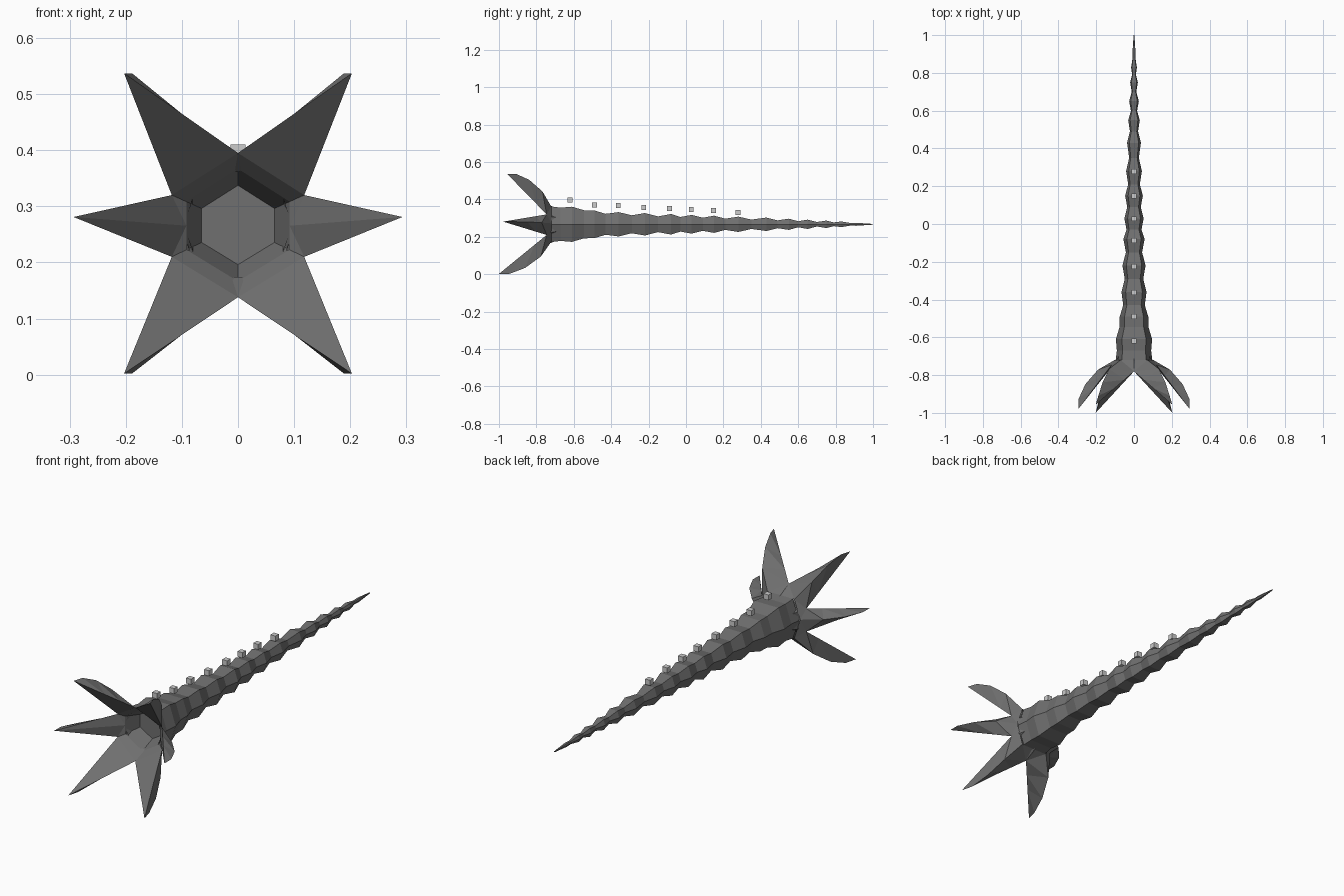
import bpy, bmesh
from mathutils import Vector

if "Cube" in bpy.data.objects:
    bpy.data.objects.remove(bpy.data.objects["Cube"])

CZ = 0.267


def grey(name, value):
    mat = bpy.data.materials.new(name)
    mat.diffuse_color = (value, value, value, 1)
    mat.use_nodes = True
    mat.node_tree.nodes["Principled BSDF"].inputs["Base Color"].default_value = mat.diffuse_color
    return mat


dark = grey("dark_grey", .16)


def make_object(name, bm):
    bmesh.ops.remove_doubles(bm, verts=bm.verts, dist=0.0005)
    bmesh.ops.recalc_face_normals(bm, faces=bm.faces)
    mesh = bpy.data.meshes.new(name)
    bm.to_mesh(mesh)
    bm.free()
    mesh.materials.append(dark)
    ob = bpy.data.objects.new(name, mesh)
    bpy.context.collection.objects.link(ob)
    return ob


def face(bm, *pts):
    bm.faces.new([bm.verts.new(p) for p in pts])


# Segmented tapering body: (y, radius) rings, six sided with corners behind the petals
rings = [(-.72, .095), (-.67, .089), (-.61, .094), (-.545, .075), (-.49, .074),
         (-.43, .056), (-.36, .065), (-.29, .048), (-.22, .06), (-.15, .042),
         (-.08, .055), (-.03, .039), (.03, .05), (.09, .035), (.15, .046),
         (.21, .03), (.28, .041), (.35, .025), (.43, .036), (.49, .021),
         (.55, .03), (.60, .016), (.65, .025), (.70, .012), (.75, .02),
         (.79, .01), (.83, .015), (.88, .007), (.91, .008), (1.0, .002)]
corners = [(1.02, 0), (.68, 1), (-.68, 1), (-1.02, 0), (-.68, -1), (.68, -1)]
bm = bmesh.new()
loops = [[bm.verts.new((r * cx, y, CZ + r * cz)) for cx, cz in corners] for y, r in rings]
for a, b in zip(loops, loops[1:]):
    for i in range(6):
        j = (i + 1) % 6
        bm.faces.new((a[i], a[j], b[j], b[i]))
bm.faces.new(loops[-1])
make_object("body", bm)

# Six jaw petals: notches between them and their tips, in order round the mouth
valleys = [Vector(p) for p in [(.118, -.745, .21), (.118, -.745, .32), (0, -.78, .395),
                               (-.118, -.745, .32), (-.118, -.745, .21), (0, -.78, .138)]]
tips = [Vector(p) for p in [(.293, -.977, .281), (.203, -.957, .537), (-.203, -.957, .537),
                            (-.293, -.977, .281), (-.203, -1.0, .002), (.203, -1.0, .002)]]
keel = [(.35, 0), (.65, .2), (.88, .5), (1, .8)]   # radial and forward fractions


def keel_point(tip, radial, forward):
    side = abs(tip.z - CZ) < .1
    x = tip.x * radial * (1 if side or radial < .8 else .93)
    return Vector((x, -.72 + (tip.y + .72) * forward, CZ + (tip.z - CZ) * radial))


def throat_point(v, scale, y):
    return Vector((v.x * scale, y, CZ + (v.z - CZ) * scale))


bm = bmesh.new()
for i in range(6):
    a, b, tip = valleys[i], valleys[(i + 1) % 6], tips[i]
    ks = [keel_point(tip, *k) for k in keel]
    # outer skin, from each edge to the curved keel
    for edge in (a, b):
        for n in range(4):
            e0, e1 = edge.lerp(tip, n / 4), edge.lerp(tip, (n + 1) / 4)
            if n < 3:
                face(bm, e0, e1, ks[n + 1])
                face(bm, e0, ks[n + 1], ks[n])
            else:
                face(bm, e0, tip, ks[3])
    # web behind the notch
    face(bm, b, ks[0], keel_point(tips[(i + 1) % 6], *keel[0]))
    # inner skin, creased on the side petals, running into the mouth
    ta, tb = throat_point(a, .78, -.725), throat_point(b, .78, -.725)
    mid = (ta + tb) / 2 if i % 3 == 0 else (a + b) / 2
    face(bm, a, tip, mid)
    face(bm, tip, b, mid)
    if i % 3 == 0:
        face(bm, a, mid, ta)
        face(bm, mid, b, tb)
    else:
        face(bm, a, mid, b, tb, ta)
make_object("jaw_petals", bm)

# Closed throat
bm = bmesh.new()
for i in range(6):
    a, b = valleys[i], valleys[(i + 1) % 6]
    face(bm, throat_point(a, .78, -.725), throat_point(b, .78, -.725),
         throat_point(b, .55, -.65), throat_point(a, .55, -.65))
face(bm, *[throat_point(v, .55, -.65) for v in valleys])
make_object("throat", bm)

# Row of small cubes floating above the back
for n, (y, z) in enumerate([(-.62, .397), (-.49, .371), (-.362, .367), (-.226, .356),
                            (-.088, .351), (.028, .346), (.148, .34), (.278, .33)]):
    bpy.ops.mesh.primitive_cube_add(size=.026, location=(0, y, z))
    bpy.context.object.name = f"back_cube_{n + 1}"
